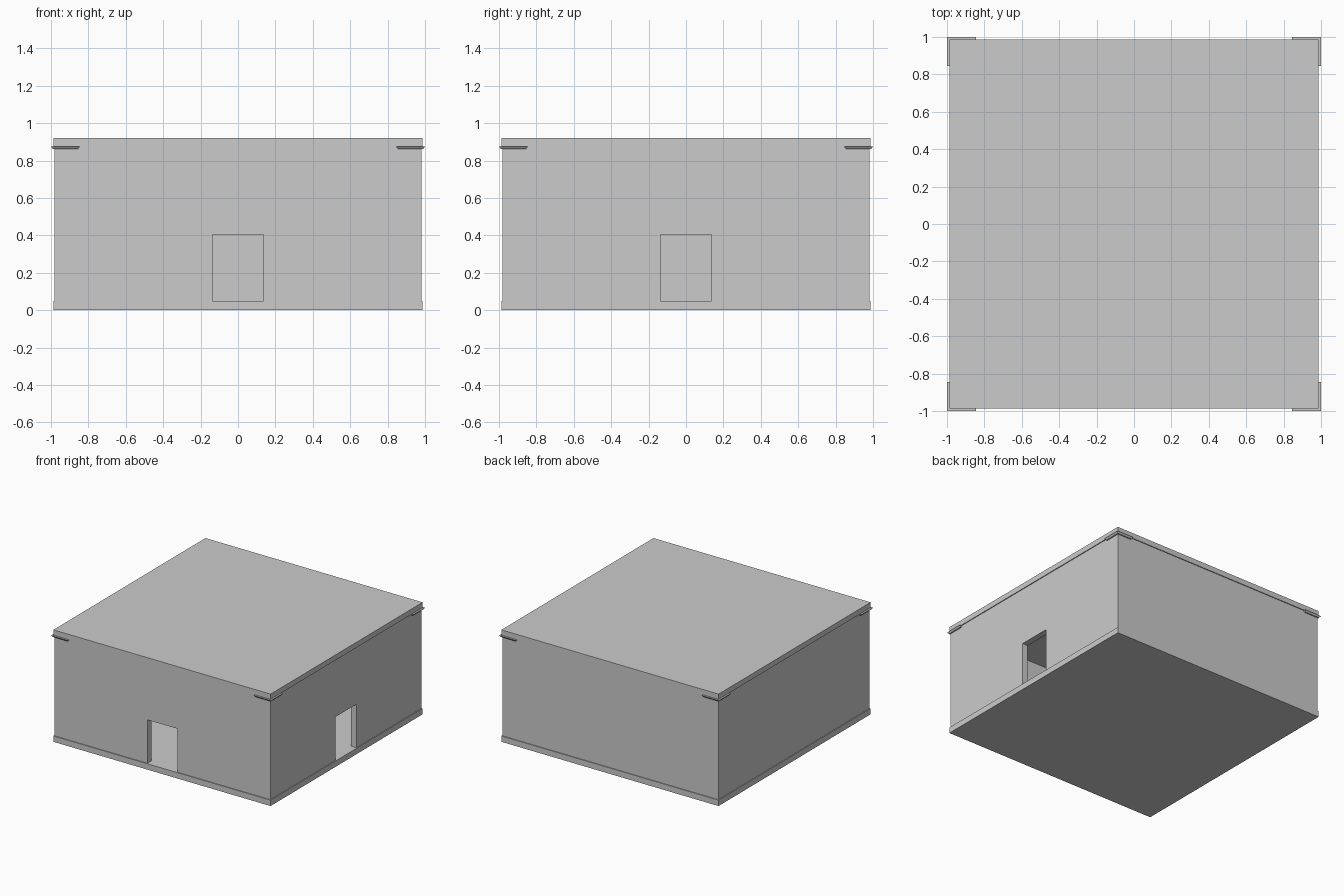
import bpy, bmesh
from math import pi
from mathutils import Matrix

if "Cube" in bpy.data.objects:
    bpy.data.objects.remove(bpy.data.objects["Cube"])

SLAB = 0.987      # half width of floor and roof slabs
WALL = 0.98       # half width across the outer wall faces
T = 0.05          # wall thickness
Z0, Z1, TOP = 0.048, 0.876, 0.92
DOOR, LINTEL = 0.137, 0.405


def loft(name, loop_a, loop_b, matrix=Matrix()):
    """Closed solid between two matching point loops."""
    bm = bmesh.new()
    a = [bm.verts.new(p) for p in loop_a]
    b = [bm.verts.new(p) for p in loop_b]
    bm.faces.new(a)
    bm.faces.new(b[::-1])
    n = len(a)
    for i in range(n):
        bm.faces.new((a[i], b[i], b[(i + 1) % n], a[(i + 1) % n]))
    bm.transform(matrix)
    bmesh.ops.recalc_face_normals(bm, faces=bm.faces[:])
    mesh = bpy.data.meshes.new(name)
    bm.to_mesh(mesh)
    bm.free()
    obj = bpy.data.objects.new(name, mesh)
    bpy.context.collection.objects.link(obj)
    return obj


def slab(name, z_low, z_high):
    sq = [(-SLAB, -SLAB), (SLAB, -SLAB), (SLAB, SLAB), (-SLAB, SLAB)]
    loft(name, [(x, y, z_low) for x, y in sq], [(x, y, z_high) for x, y in sq])


# Floor and roof
slab("floor_slab", 0, Z0)
slab("roof_slab", Z1, TOP)

# Four walls arranged as a pinwheel, doorways in front and right
plain = [(-WALL, Z0), (WALL - T, Z0), (WALL - T, Z1), (-WALL, Z1)]
doorway = [(-DOOR, Z0), (-DOOR, LINTEL), (DOOR, LINTEL), (DOOR, Z0)]
with_door = plain[:1] + doorway + plain[1:]
walls = [("front_wall", with_door), ("right_wall", with_door),
         ("back_wall", plain), ("left_wall", plain)]
for k, (name, profile) in enumerate(walls):
    loft(name, [(x, -WALL, z) for x, z in profile],
         [(x, -WALL + T, z) for x, z in profile],
         Matrix.Rotation(k * pi / 2, 4, 'Z'))


# L-shaped corner brackets under the roof, tapering downward
def bracket_loop(outer, end, z):
    w = WALL - 0.005
    pts = [(outer, outer), (end, outer), (end, w), (w, w), (w, end), (outer, end)]
    return [(x, -y, z) for x, y in pts]


for k, corner in enumerate(("front_right", "back_right", "back_left", "front_left")):
    loft(corner + "_bracket",
         bracket_loop(0.99, 0.855, 0.862), bracket_loop(1.0, 0.846, 0.875),
         Matrix.Rotation(k * pi / 2, 4, 'Z'))
